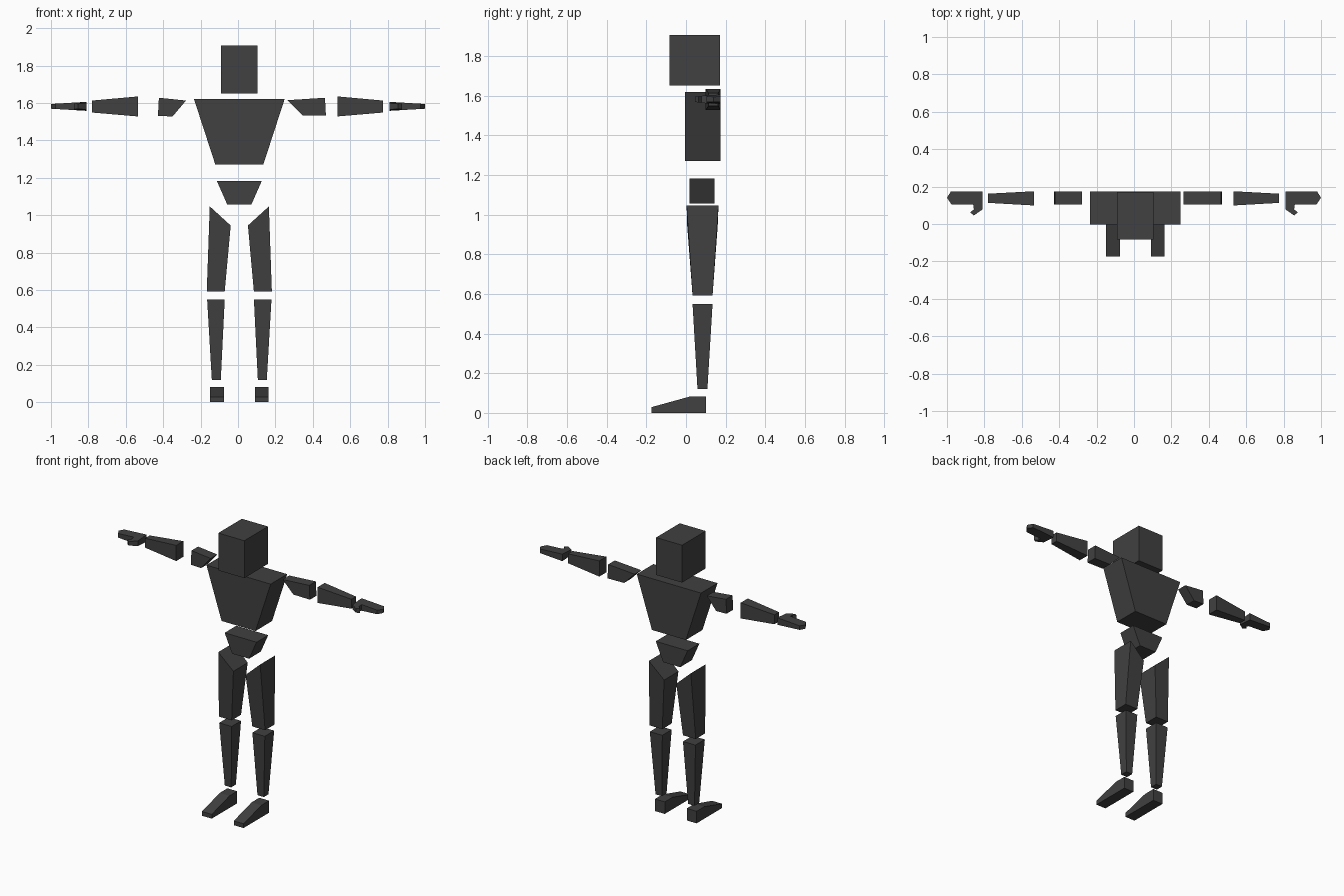
import bpy, bmesh

if "Cube" in bpy.data.objects:
    bpy.data.objects.remove(bpy.data.objects["Cube"])

grey = bpy.data.materials.new("charcoal_grey")
grey.diffuse_color = (0.052, 0.052, 0.052, 1)
grey.use_nodes = True
grey.node_tree.nodes["Principled BSDF"].inputs["Base Color"].default_value = grey.diffuse_color

CX = 0.007  # centre line of body and legs


def loft(name, a, b):
    """Closed flat-faced solid between two matching loops of points."""
    bm = bmesh.new()
    va = [bm.verts.new(p) for p in a]
    vb = [bm.verts.new(p) for p in b]
    n = len(va)
    bm.faces.new(va)
    bm.faces.new(vb[::-1])
    for i in range(n):
        j = (i + 1) % n
        bm.faces.new((va[j], va[i], vb[i], vb[j]))
    bmesh.ops.recalc_face_normals(bm, faces=bm.faces)
    mesh = bpy.data.meshes.new(name)
    bm.to_mesh(mesh)
    bm.free()
    mesh.materials.append(grey)
    ob = bpy.data.objects.new(name, mesh)
    bpy.context.collection.objects.link(ob)
    return ob


def rect_z(x0, x1, y0, y1, z):
    return [(x0, y0, z), (x1, y0, z), (x1, y1, z), (x0, y1, z)]


def rect_x(x, y0, y1, z0, z1):
    return [(x, y0, z0), (x, y1, z0), (x, y1, z1), (x, y0, z1)]


def front_prism(name, profile, y0, y1):
    loft(name, [(x, y0, z) for x, z in profile], [(x, y1, z) for x, z in profile])


# Head, chest and pelvis
loft("head", rect_z(CX - 0.098, CX + 0.098, -0.082, 0.172, 1.652),
     rect_z(CX - 0.098, CX + 0.098, -0.082, 0.172, 1.907))
loft("chest", rect_z(CX - 0.128, CX + 0.128, -0.004, 0.174, 1.27),
     rect_z(CX - 0.242, CX + 0.242, -0.004, 0.174, 1.62))
loft("pelvis", rect_z(CX - 0.064, CX + 0.064, 0.018, 0.144, 1.056),
     rect_z(CX - 0.12, CX + 0.12, 0.018, 0.144, 1.183))

# Upper arms differ in length on each side
front_prism("upper_arm_left", [(-0.278, 1.613), (-0.423, 1.628), (-0.428, 1.531), (-0.35, 1.528)], 0.103, 0.174)
front_prism("upper_arm_right", [(0.265, 1.615), (0.465, 1.628), (0.47, 1.532), (0.345, 1.534)], 0.103, 0.174)

# Hand outline seen from above (right side), including the thumb
HAND = [(1.0, 0.14), (0.979, 0.174), (0.81, 0.174), (0.81, 0.078), (0.856, 0.046),
        (0.876, 0.062), (0.856, 0.078), (0.86, 0.104), (0.976, 0.104)]


def hand_half(x, y):
    if y < 0.1:  # thumb thins towards its tip
        return 0.02 - (0.1 - y) * 0.12
    return 0.024 - (x - 0.81) * 0.06


for side, s in (("left", -1), ("right", 1)):
    # Forearm, tapering to the wrist
    loft("forearm_" + side, rect_x(s * 0.533 - 0.002, 0.099, 0.175, 1.528, 1.635),
         rect_x(s * 0.778 - 0.002, 0.113, 0.162, 1.549, 1.613))
    # Hand with thumb
    loft("hand_" + side, [(s * x, y, 1.582 - hand_half(x, y)) for x, y in HAND],
         [(s * x, y, 1.582 + hand_half(x, y)) for x, y in HAND])

    def leg_x(d):
        return CX + s * d

    # Thigh, slanted at the hip
    xo, xi = leg_x(0.158), leg_x(0.046)
    loft("thigh_" + side, rect_z(leg_x(0.174), leg_x(0.078), 0.033, 0.134, 0.592),
         [(xo, 0.003, 1.047), (xi, 0.006, 0.945), (xi, 0.16, 0.945), (xo, 0.164, 1.047)])
    # Shin
    loft("shin_" + side, rect_z(leg_x(0.147), leg_x(0.099), 0.058, 0.108, 0.12),
         rect_z(leg_x(0.172), leg_x(0.078), 0.033, 0.134, 0.55))
    # Wedge foot with a sloping toe
    foot = [(-0.174, 0), (0.1, 0), (0.1, 0.082), (0.018, 0.082), (-0.174, 0.029)]
    loft("foot_" + side, [(leg_x(0.083), y, z) for y, z in foot],
         [(leg_x(0.157), y, z) for y, z in foot])
